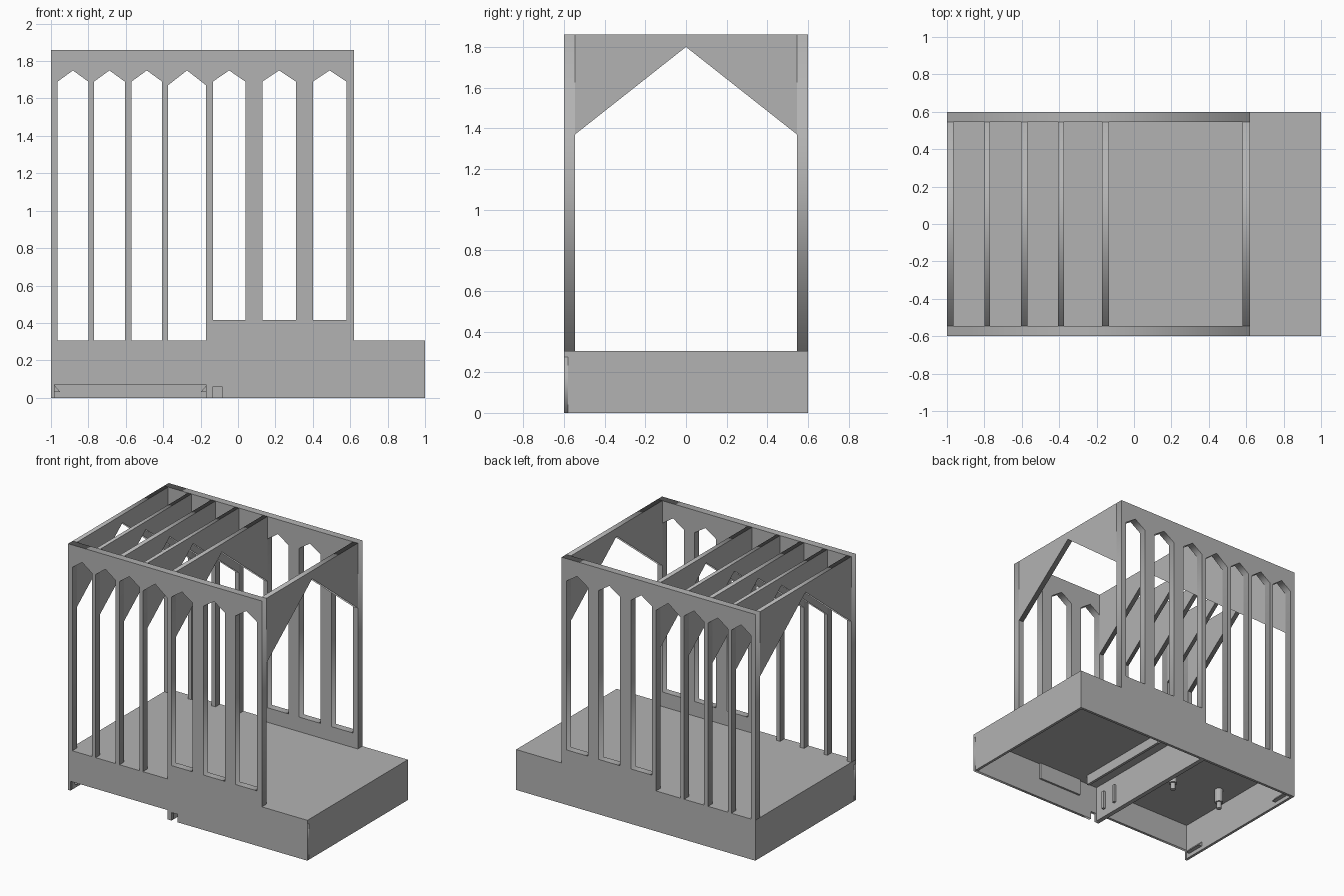
import bpy, bmesh
from mathutils import Matrix, Vector

old = bpy.data.objects.get("Cube")
if old:
    bpy.data.objects.remove(old, do_unlink=True)

grey = bpy.data.materials.new("matte_grey")
grey.use_nodes = True
grey.diffuse_color = (0.45, 0.45, 0.45, 1)
grey.node_tree.nodes["Principled BSDF"].inputs["Base Color"].default_value = (0.45, 0.45, 0.45, 1)

W, WALL, SKIN = 0.6, 0.055, 0.02
FLOOR, TOP, DECK = 0.305, 1.86, 0.275
FRAME_END = 0.62


def add_object(name, bm):
    mesh = bpy.data.meshes.new(name)
    bmesh.ops.recalc_face_normals(bm, faces=bm.faces[:])
    bm.to_mesh(mesh)
    bm.free()
    mesh.materials.clear()
    mesh.materials.append(grey)
    obj = bpy.data.objects.new(name, mesh)
    bpy.context.collection.objects.link(obj)
    return obj


def box(name, x0, x1, y0, y1, z0, z1):
    bm = bmesh.new()
    bmesh.ops.create_cube(bm, size=1)
    for v in bm.verts:
        v.co = Vector((x0 + (v.co.x + 0.5) * (x1 - x0),
                       y0 + (v.co.y + 0.5) * (y1 - y0),
                       z0 + (v.co.z + 0.5) * (z1 - z0)))
    return add_object(name, bm)


def panel(name, outlines, lo, hi, axis):
    """Flat panel from an outline plus holes, thickened from lo to hi along axis."""
    curve = bpy.data.curves.new(name + "_outline", "CURVE")
    curve.dimensions = "2D"
    curve.fill_mode = "BOTH"
    curve.extrude = (hi - lo) / 2
    for pts in outlines:
        s = curve.splines.new("POLY")
        s.points.add(len(pts) - 1)
        for p, (u, v) in zip(s.points, pts):
            p.co = (u, v, 0, 1)
        s.use_cyclic_u = True
    temp = bpy.data.objects.new(name + "_outline", curve)
    bpy.context.collection.objects.link(temp)
    dg = bpy.context.evaluated_depsgraph_get()
    mesh = bpy.data.meshes.new_from_object(temp.evaluated_get(dg))
    bm = bmesh.new()
    bm.from_mesh(mesh)
    bpy.data.objects.remove(temp)
    bpy.data.curves.remove(curve)
    bpy.data.meshes.remove(mesh)
    bmesh.ops.remove_doubles(bm, verts=bm.verts[:], dist=1e-5)
    mid = (lo + hi) / 2
    for v in bm.verts:
        u, h, t = v.co
        v.co = (u, mid + t, h) if axis == "Y" else (mid + t, u, h)
    return add_object(name, bm)


def window(x0, x1, sill, spring=1.69):
    return [(x0, sill), (x0, spring), ((x0 + x1) / 2, 1.75), (x1, spring), (x1, sill)]


# Pillared side walls: four windows down to the deck, three above a sill
outline = [(-1, FLOOR)]
for x0, x1, spring in [(-0.965, -0.80, 1.69), (-0.77, -0.605, 1.69),
                       (-0.57, -0.405, 1.69), (-0.375, -0.17, 1.67)]:
    outline += window(x0, x1, FLOOR, spring)
outline += [(FRAME_END, FLOOR), (FRAME_END, TOP), (-1, TOP)]
holes = [window(x0, x1, 0.415) for x0, x1 in [(-0.135, 0.04), (0.13, 0.31), (0.40, 0.58)]]
panel("front_wall", [outline] + holes, -W, -W + WALL, "Y")
panel("back_wall", [outline] + holes, W - WALL, W, "Y")

# Gable-cut cross ribs
inner = W - WALL
gable = [(-inner, 1.37), (0, 1.80), (inner, 1.37), (inner, TOP), (-inner, TOP)]
ribs = [(-1, -0.965), (-0.80, -0.77), (-0.605, -0.57), (-0.405, -0.375),
        (-0.17, -0.135), (0.58, FRAME_END)]
for i, (x0, x1) in enumerate(ribs):
    panel(f"cross_rib_{i + 1}", [gable], x0, x1, "X")

# Hollow base: deck, thin walls, notched front and divider
box("base_deck", -1, 1, -W, W, DECK, FLOOR)
box("base_back", -1, 1, W - SKIN, W, 0, DECK)
for name, x in [("base_end_right", -1), ("base_end_left", 1 - SKIN)]:
    box(name, x, x + SKIN, -W + SKIN, W - SKIN, 0, DECK)
front = [(-1, 0), (-0.98, 0), (-0.98, 0.07), (-0.17, 0.07), (-0.17, 0), (-0.135, 0),
         (-0.135, 0.06), (-0.085, 0.06), (-0.085, 0), (1, 0), (1, DECK), (-1, DECK)]
panel("base_front", [front], -W, -W + SKIN, "Y")
box("base_divider", -0.17, -0.135, -W + SKIN, W - SKIN, 0, DECK)

# Snap ridges on both walls of the hatch bay
for x, tip in [(-0.98, -0.95), (-0.17, -0.20)]:
    for y in (-0.48, 0.48):
        ridge = [(x, 0.03), (tip, 0.03), (x, 0.065)]
        bm = bmesh.new()
        face = bm.faces.new([bm.verts.new((u, y - 0.07, z)) for u, z in ridge])
        ext = bmesh.ops.extrude_face_region(bm, geom=[face])
        bmesh.ops.translate(bm, vec=(0, 0.14, 0),
                            verts=[g for g in ext["geom"] if isinstance(g, bmesh.types.BMVert)])
        add_object("snap_ridge", bm)

# Mounting posts with narrow tips
for x in (-0.40, -0.83):
    bm = bmesh.new()
    for r, z0, z1 in [(0.03, 0.17, DECK), (0.018, 0.12, 0.17)]:
        bmesh.ops.create_cone(bm, cap_ends=True, segments=16, radius1=r, radius2=r,
                              depth=z1 - z0, matrix=Matrix.Translation((x, -0.04, (z0 + z1) / 2)))
    add_object("mounting_post", bm)

# Rails and guides under the deck
box("cross_rail", 0.01, 0.03, -0.49, 0.3, 0.2, DECK)
box("front_rail", 0.03, 0.40, -W + SKIN, -W + 0.035, 0.15, DECK)
for y in (-0.5, -0.38):
    box("divider_guide", -0.135, -0.115, y, y + 0.02, 0.06, 0.2)
